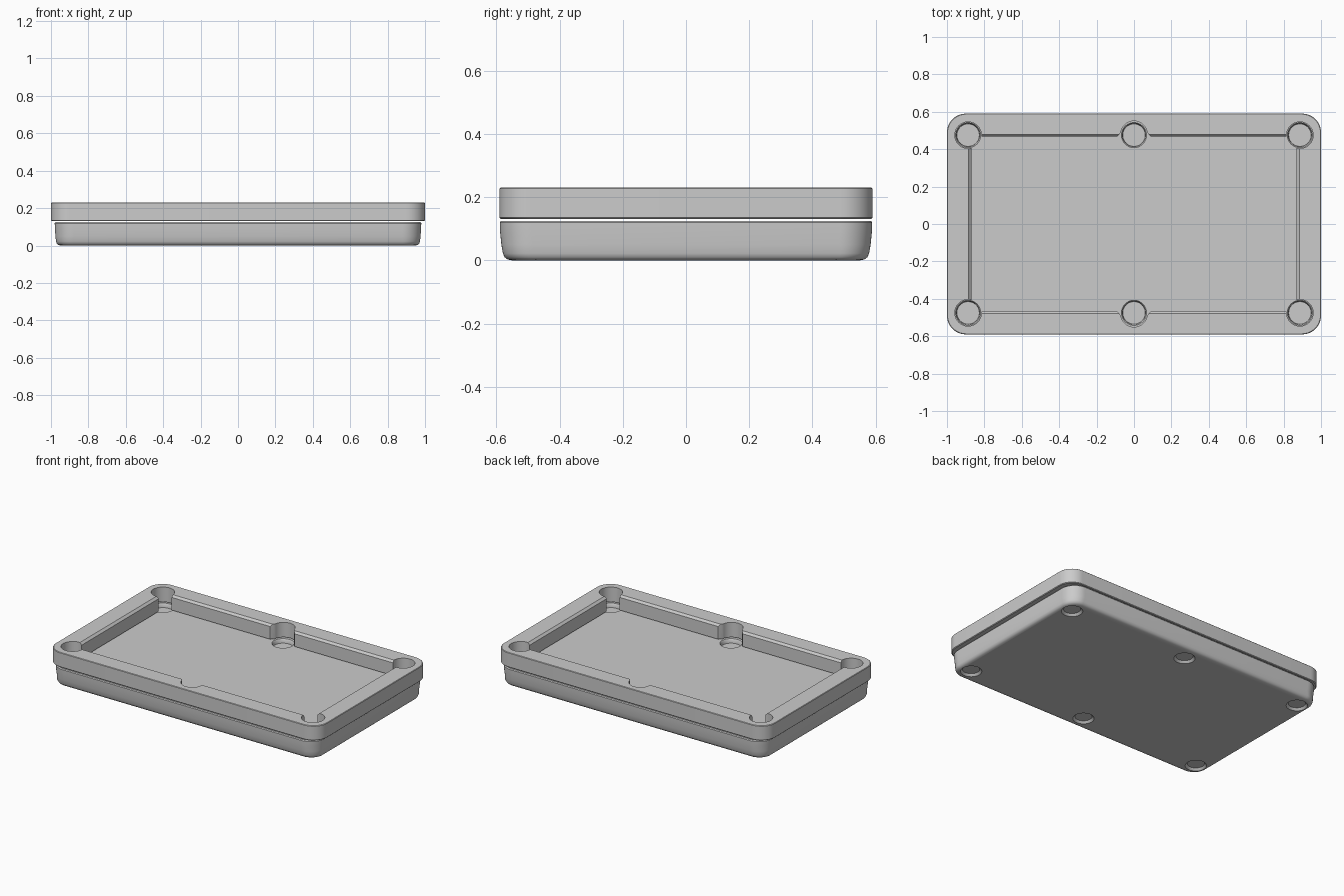
import bpy, bmesh
from math import cos, sin, pi

if "Cube" in bpy.data.objects:
    bpy.data.objects.remove(bpy.data.objects["Cube"])


def rounded_rect(hx, hy, r, seg):
    pts = []
    for i, (sx, sy) in enumerate([(1, 1), (-1, 1), (-1, -1), (1, -1)]):
        for k in range(seg + 1):
            a = (i + k / seg) * pi / 2
            pts.append((sx * (hx - r) + r * cos(a), sy * (hy - r) + r * sin(a)))
    return pts


def circle(cx, cy, r, n=48):
    return [(cx + r * cos(2 * pi * k / n), cy + r * sin(2 * pi * k / n)) for k in range(n)]


def add_loft(bm, rings):
    """Capped solid through a stack of (outline, z) rings."""
    loops = [[bm.verts.new((x, y, z)) for x, y in pts] for pts, z in rings]
    for a, b in zip(loops, loops[1:]):
        n = len(a)
        for i in range(n):
            j = (i + 1) % n
            bm.faces.new((a[i], a[j], b[j], b[i]))
    bm.faces.new(loops[0][::-1])
    bm.faces.new(loops[-1])


def make(name, *solids):
    bm = bmesh.new()
    for rings in solids:
        add_loft(bm, rings)
    bmesh.ops.recalc_face_normals(bm, faces=bm.faces)
    me = bpy.data.meshes.new(name)
    bm.to_mesh(me)
    bm.free()
    ob = bpy.data.objects.new(name, me)
    bpy.context.collection.objects.link(ob)
    return ob


def cut(ob, cutter):
    m = ob.modifiers.new("cut", 'BOOLEAN')
    m.operation = 'DIFFERENCE'
    m.solver = 'EXACT'
    m.object = cutter
    bpy.context.view_layer.objects.active = ob
    bpy.ops.object.modifier_apply(modifier=m.name)
    bpy.data.objects.remove(cutter)


POCKETS = [(x, y) for x in (-0.887, 0, 0.887) for y in (-0.475, 0.475)]

# Table body with a softly rounded lower edge; its flat top is the playing bed
body = make("table_body", [(rounded_rect(hx, hy, r, 12), z) for hx, hy, r, z in [
    (0.950, 0.550, 0.07, 0.0), (0.961, 0.564, 0.08, 0.003), (0.969, 0.574, 0.09, 0.010),
    (0.973, 0.579, 0.09, 0.022), (0.976, 0.584, 0.10, 0.050), (0.979, 0.588, 0.10, 0.090),
    (0.980, 0.589, 0.10, 0.119), (0.975, 0.585, 0.10, 0.125)]])

# Shallow pocket dishes above and matching recesses below, both with soft rims
cut(body, make("dish_cutter", *[
    [(circle(x, y, 0.060), 0.098), (circle(x, y, 0.062), 0.118),
     (circle(x, y, 0.068), 0.126), (circle(x, y, 0.068), 0.2)] for x, y in POCKETS]))
cut(body, make("recess_cutter", *[
    [(circle(x, y, 0.066), -0.1), (circle(x, y, 0.066), -0.001),
     (circle(x, y, 0.058), 0.006), (circle(x, y, 0.052), 0.014)] for x, y in POCKETS]))

# Raised rail frame, just clear of the body
rail = make("rail_frame", [(rounded_rect(hx, hy, 0.10, 12), z) for hx, hy, z in [
    (0.996, 0.586, 0.131), (1.0, 0.59, 0.135), (1.0, 0.59, 0.227), (0.997, 0.587, 0.23)]])

# Inner opening with a chamfered cushion edge
cut(rail, make("opening_cutter", [(rounded_rect(hx, hy, 0.01, 2), z) for hx, hy, z in [
    (0.870, 0.467, 0.1), (0.870, 0.467, 0.216), (0.884, 0.479, 0.2301), (0.884, 0.479, 0.3)]]))

# Pocket cut-outs, and flared mouths at the side pockets
cut(rail, make("pocket_cutter", *[
    [(circle(x, y * (1.01 if x == 0 else 1), 0.071), 0.08),
     (circle(x, y * (1.01 if x == 0 else 1), 0.071), 0.3)] for x, y in POCKETS]))
mouths = []
for s in (-1, 1):
    outline = [(-0.095, s * 0.46), (0.095, s * 0.46), (0.058, s * 0.505), (-0.058, s * 0.505)][::s]
    mouths.append([(outline, 0.09), (outline, 0.29)])
cut(rail, make("mouth_cutter", *mouths))

# Smooth shading with crisp edges
bpy.ops.object.select_all(action='DESELECT')
for ob in (body, rail):
    ob.select_set(True)
bpy.context.view_layer.objects.active = body
bpy.ops.object.shade_smooth_by_angle(angle=0.6)
